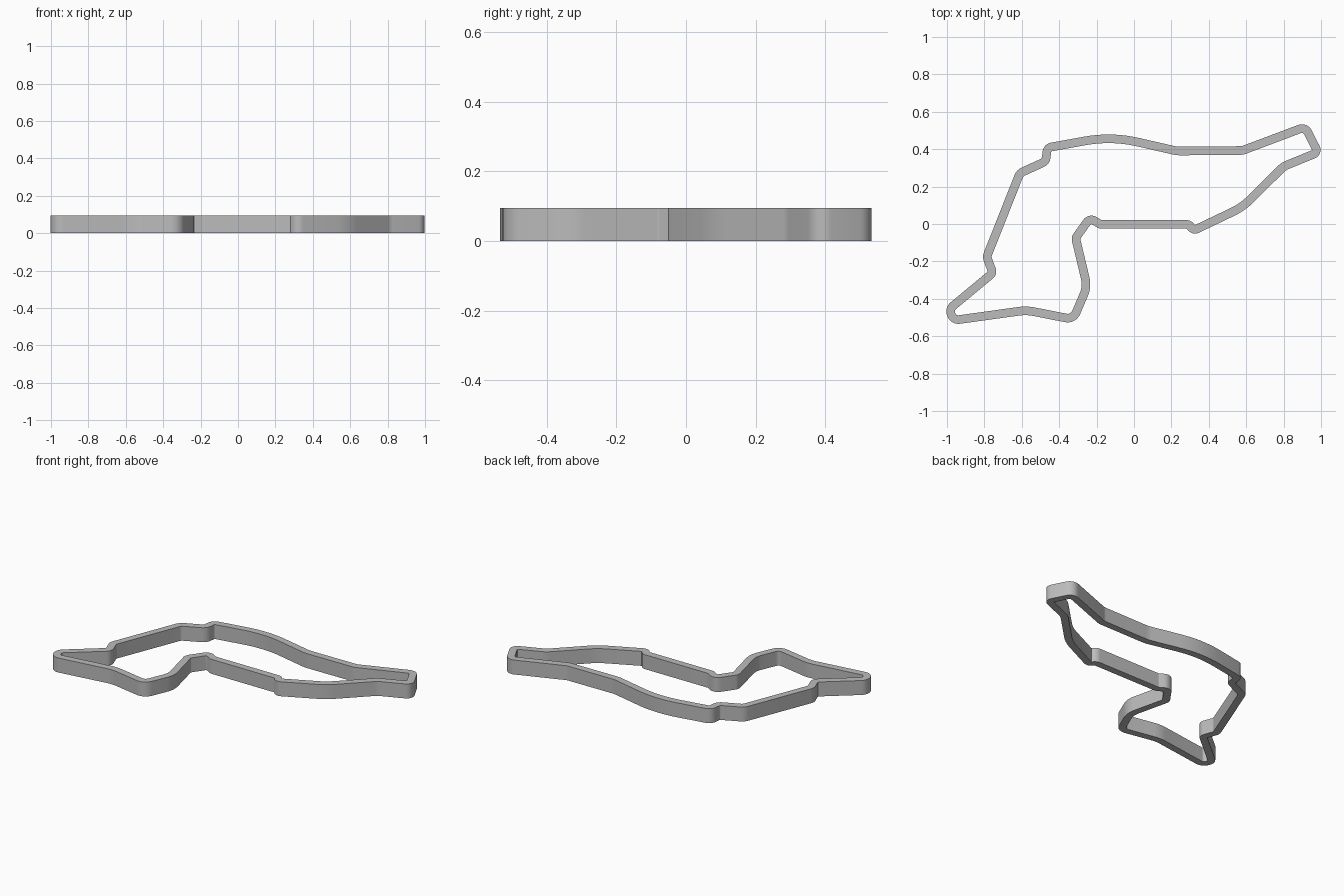
import bpy
import bmesh
from math import tan, radians
from mathutils import Vector, Matrix

cube = bpy.data.objects.get("Cube")
if cube:
    bpy.data.objects.remove(cube, do_unlink=True)

HALF_WIDTH = 0.023
HEIGHT = 0.095
ARC_STEPS = 8

# Corners of the circuit centreline, clockwise: x, y, bend radius
CORNERS = [
    (0.58, 0.393, 0.08), (0.915, 0.519, 0.035), (0.984, 0.383, 0.025),
    (0.80, 0.308, 0.10), (0.58, 0.09, 0.35), (0.32, -0.034, 0.025),
    (0.292, -0.002, 0.025), (-0.18, -0.002, 0.03), (-0.236, 0.032, 0.03),
    (-0.312, -0.075, 0.03), (-0.25, -0.335, 0.14), (-0.325, -0.51, 0.05),
    (-0.575, -0.461, 0.25), (-0.965, -0.515, 0.04), (-0.988, -0.455, 0.04),
    (-0.755, -0.262, 0.025), (-0.787, -0.175, 0.04), (-0.61, 0.272, 0.05),
    (-0.472, 0.335, 0.035), (-0.463, 0.408, 0.03), (-0.12, 0.47, 0.7),
    (0.23, 0.39, 0.2),
]


def rounded_path(corners):
    """Return (position, side normal) pairs along a closed, filleted path."""
    points = [Vector(c[:2]) for c in corners]
    path = []
    for i, (x, y, radius) in enumerate(corners):
        here = points[i]
        d_in = (here - points[i - 1]).normalized()
        d_out = (points[(i + 1) % len(points)] - here).normalized()
        turn = -d_in.angle_signed(d_out)
        side = Vector((-d_in.y, d_in.x))
        start = here - d_in * radius * tan(abs(turn) / 2)
        sign = 1 if turn > 0 else -1
        centre = start + side * radius * sign
        for k in range(ARC_STEPS + 1):
            normal = Matrix.Rotation(turn * k / ARC_STEPS, 2) @ side
            path.append((centre - normal * radius * sign, normal))
    return path


# Circuit wall: a rectangular section swept round the closed path
bm = bmesh.new()
rings = []
for pos, normal in rounded_path(CORNERS):
    section = []
    for offset, z in ((-1, 0), (1, 0), (1, HEIGHT), (-1, HEIGHT)):
        p = pos + normal * offset * HALF_WIDTH
        section.append(bm.verts.new((p.x, p.y, z)))
    rings.append(section)
for i, ring in enumerate(rings):
    previous = rings[i - 1]
    for k in range(4):
        n = (k + 1) % 4
        bm.faces.new((previous[k], previous[n], ring[n], ring[k]))
bmesh.ops.recalc_face_normals(bm, faces=bm.faces)

mesh = bpy.data.meshes.new("circuit_wall")
bm.to_mesh(mesh)
bm.free()
wall = bpy.data.objects.new("circuit_wall", mesh)
bpy.context.collection.objects.link(wall)

# Plain grey
grey = bpy.data.materials.new("grey")
grey.use_nodes = True
colour = (0.5, 0.5, 0.5, 1)
grey.diffuse_color = colour
grey.node_tree.nodes["Principled BSDF"].inputs["Base Color"].default_value = colour
mesh.materials.append(grey)

# Smooth bends, crisp rims
bpy.context.view_layer.objects.active = wall
wall.select_set(True)
bpy.ops.object.shade_smooth_by_angle(angle=radians(30))
